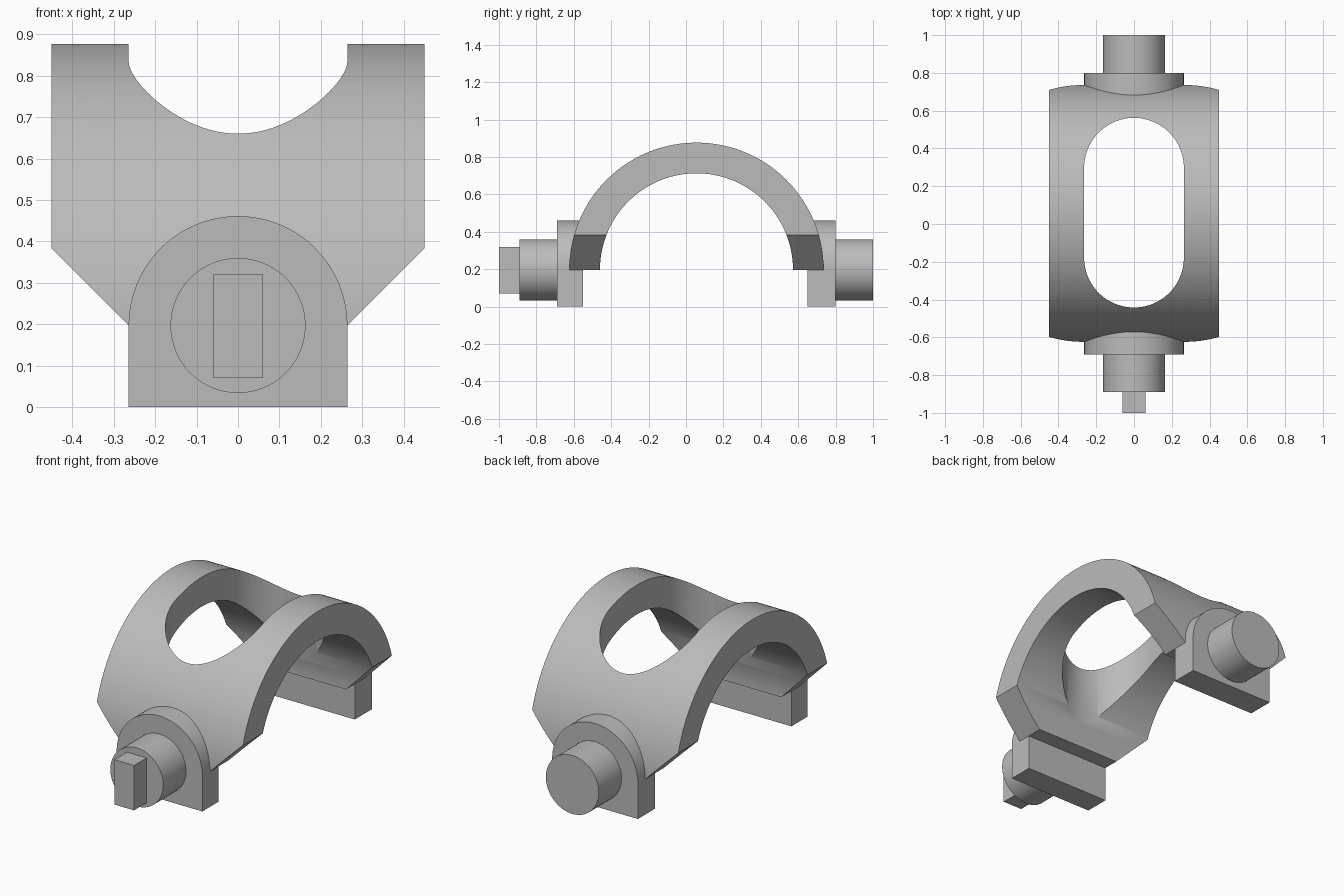
import bpy, bmesh, math
from mathutils import Vector

if "Cube" in bpy.data.objects:
    bpy.data.objects.remove(bpy.data.objects["Cube"], do_unlink=True)

GREY = (0.5, 0.5, 0.5, 1)
metal = bpy.data.materials.new("plain grey")
metal.use_nodes = True
metal.diffuse_color = GREY
metal.node_tree.nodes["Principled BSDF"].inputs["Base Color"].default_value = GREY

AXIS_Z = 0.197      # shared height of the arch and pin axes
ARCH_Y = 0.056      # arch centre along y
HALF_W = 0.45       # half width of the arch
LUG_R = 0.264       # half width of lugs and of the window


def arc(r, start, end, steps, cu=0.0, cv=0.0):
    """Points on an arc, angles in degrees."""
    angles = [math.radians(start + (end - start) * i / steps) for i in range(steps + 1)]
    return [(cu + r * math.cos(a), cv + r * math.sin(a)) for a in angles]


def prism(name, outline, place, sweep):
    """Extrude a 2D outline; place maps (u, v) to 3D, sweep is the extrusion."""
    bm = bmesh.new()
    face = bm.faces.new([bm.verts.new(place(u, v)) for u, v in outline])
    out = bmesh.ops.extrude_face_region(bm, geom=[face])
    moved = [v for v in out["geom"] if isinstance(v, bmesh.types.BMVert)]
    bmesh.ops.translate(bm, verts=moved, vec=Vector(sweep))
    bmesh.ops.recalc_face_normals(bm, faces=bm.faces)
    mesh = bpy.data.meshes.new(name)
    bm.to_mesh(mesh)
    bm.free()
    mesh.materials.append(metal)
    obj = bpy.data.objects.new(name, mesh)
    bpy.context.collection.objects.link(obj)
    return obj


def activate(obj):
    bpy.ops.object.select_all(action="DESELECT")
    obj.select_set(True)
    bpy.context.view_layer.objects.active = obj


def smooth(obj):
    activate(obj)
    bpy.ops.object.shade_smooth_by_angle(angle=math.radians(30))


def cut(obj, cutter):
    mod = obj.modifiers.new("cut", "BOOLEAN")
    mod.operation = "DIFFERENCE"
    mod.solver = "EXACT"
    mod.object = cutter
    activate(obj)
    bpy.ops.object.modifier_apply(modifier=mod.name)
    bpy.data.objects.remove(cutter, do_unlink=True)


# Half-ring arch, swept across x
ring = arc(0.68, 0, 180, 96, ARCH_Y, AXIS_Z) + arc(0.516, 180, 0, 96, ARCH_Y, AXIS_Z)
arch = prism("arch", ring, lambda u, v: (-HALF_W, u, v), (2 * HALF_W, 0, 0))

# Lower corners sliced off at 45 degrees
for side in (-1, 1):
    corner = [(side * LUG_R, AXIS_Z), (side * (LUG_R + 0.4), AXIS_Z + 0.4),
              (side * (LUG_R + 0.4), -0.2), (side * (LUG_R - 0.2), AXIS_Z - 0.2)]
    cut(arch, prism("corner_cutter", corner, lambda u, v: (u, -1, v), (0, 2, 0)))

# Long rounded window through the crown
slot = arc(LUG_R, 0, 180, 48, 0, 0.298) + arc(LUG_R, 180, 360, 48, 0, -0.178)
cut(arch, prism("window_cutter", slot, lambda u, v: (u, v, 0.21), (0, 0, 1)))
smooth(arch)

# Round-topped lugs and pins at both ends
ends = (("front", -0.69, -0.55, -0.89, -0.69), ("back", 0.65, 0.80, 0.80, 1.0))
for end, lug_a, lug_b, pin_a, pin_b in ends:
    lug_shape = [(-LUG_R, 0), (LUG_R, 0)] + arc(LUG_R, 0, 180, 64, 0, AXIS_Z)
    smooth(prism(end + "_lug", lug_shape, lambda u, v: (u, lug_a, v), (0, lug_b - lug_a, 0)))
    pin_shape = arc(0.163, 0, 360, 64, 0, AXIS_Z)[:-1]
    smooth(prism(end + "_pin", pin_shape, lambda u, v: (u, pin_a, v), (0, pin_b - pin_a, 0)))

# Flat drive tab on the front pin
tab_shape = [(-0.06, 0.07), (0.06, 0.07), (0.06, 0.32), (-0.06, 0.32)]
prism("drive_tab", tab_shape, lambda u, v: (u, -1, v), (0, 0.11, 0))
